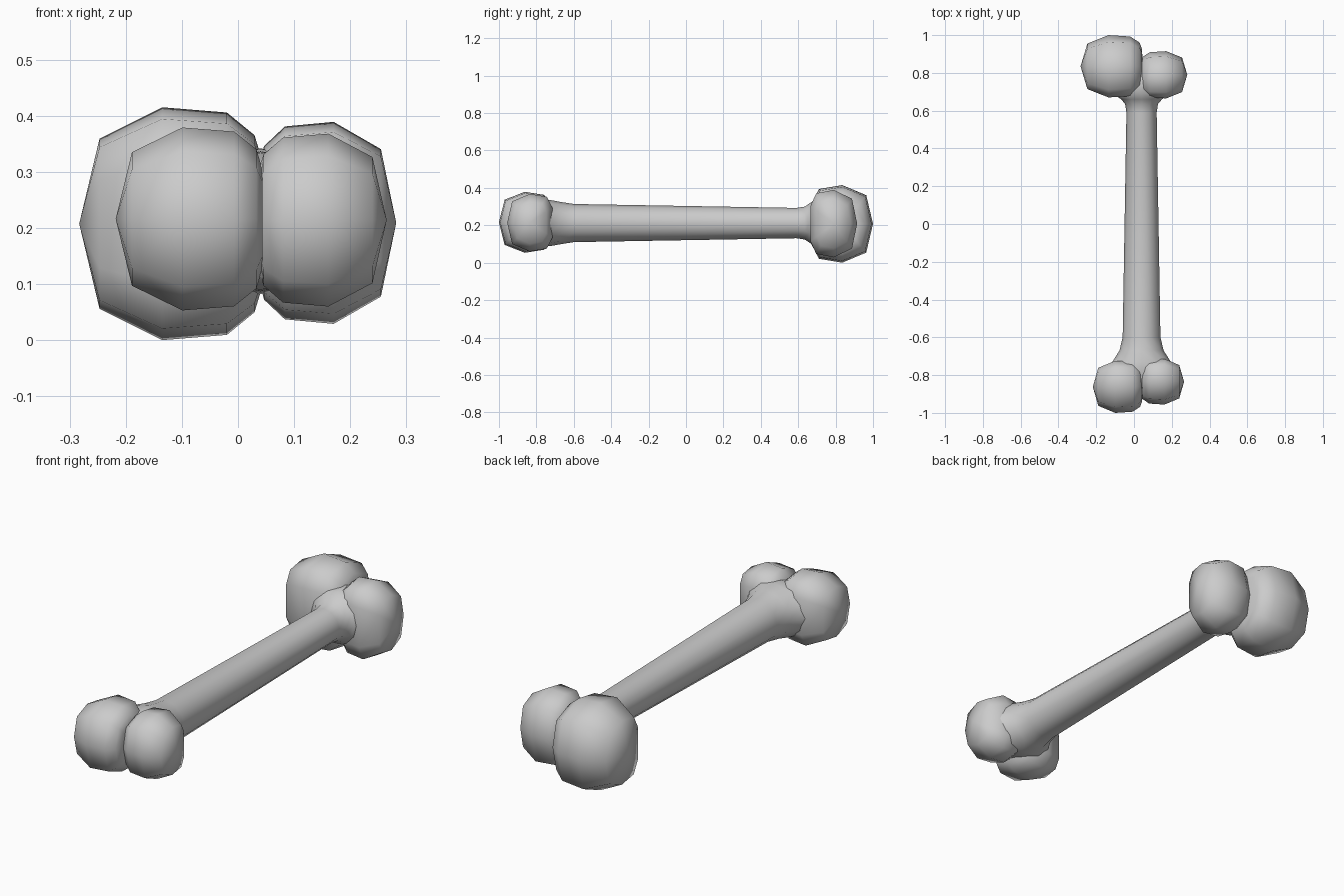
import bpy, bmesh, math

if "Cube" in bpy.data.objects:
    bpy.data.objects.remove(bpy.data.objects["Cube"])

MID_X = 0.04   # shaft axis, also the plane where paired knobs meet
MID_Z = 0.212


def loft(name, rings, start=None, end=None):
    """Skin closed rings of points; cap with a pole point or a flat face."""
    bm = bmesh.new()
    loops = [[bm.verts.new(p) for p in ring] for ring in rings]
    n = len(loops[0])
    for a, b in zip(loops, loops[1:]):
        for i in range(n):
            j = (i + 1) % n
            bm.faces.new((a[i], a[j], b[j], b[i]))
    for loop, pole in ((loops[0], start), (loops[-1], end)):
        if pole:
            tip = bm.verts.new(pole)
            for i in range(n):
                bm.faces.new((loop[i], loop[(i + 1) % n], tip))
        else:
            bm.faces.new(loop)
    bmesh.ops.recalc_face_normals(bm, faces=bm.faces)
    mesh = bpy.data.meshes.new(name)
    bm.to_mesh(mesh)
    bm.free()
    mesh.shade_smooth()
    obj = bpy.data.objects.new(name, mesh)
    bpy.context.collection.objects.link(obj)
    return obj


# Knob side outline (outward, up): rounder outside, boxier toward the shaft
half = [(0.78, 0.74), (0.0, 1.0), (-0.75, 0.90), (-1.0, 0.52)]
OUTLINE = [(1.0, 0.0)] + half + [(u, -v) for u, v in reversed(half)]
# Knob stations from outer pole (0) to inner pole (1): (position, scale)
STATIONS = [(0.11, 0.73), (0.45, 1.0), (0.80, 0.955), (0.95, 0.76), (0.99, 0.55)]


def knob(name, outer_x, y, z, ry, rz):
    inner_x = MID_X + math.copysign(0.006, MID_X - outer_x)
    end = math.copysign(1, y)
    rings = []
    for t, s in STATIONS:
        x = outer_x + (inner_x - outer_x) * t
        rings.append([(x, y + end * ry * s * u, z + rz * s * v) for u, v in OUTLINE])
    return loft(name, rings, (outer_x, y, z), (inner_x, y, z))


knob("back_left_knob", -0.283, 0.835, 0.2075, 0.165, 0.2075)
knob("back_right_knob", 0.282, 0.79, 0.209, 0.125, 0.18)
knob("front_left_knob", -0.218, -0.862, 0.216, 0.138, 0.163)
knob("front_right_knob", 0.265, -0.835, 0.214, 0.121, 0.154)

# Shaft: tapering tube flaring into both knob pairs (y, half width, half height)
PROFILE = [(-0.87, 0.12, 0.10), (-0.82, 0.20, 0.11), (-0.775, 0.20, 0.122),
           (-0.73, 0.155, 0.124), (-0.67, 0.117, 0.113), (-0.60, 0.10, 0.102),
           (0.59, 0.08, 0.081), (0.635, 0.087, 0.088), (0.66, 0.108, 0.105),
           (0.69, 0.15, 0.125), (0.76, 0.16, 0.13), (0.83, 0.10, 0.10)]
SIDES = 12
loft("shaft", [[(MID_X + w * math.cos(math.tau * i / SIDES), y,
                 MID_Z + h * math.sin(math.tau * i / SIDES)) for i in range(SIDES)]
               for y, w, h in PROFILE])
